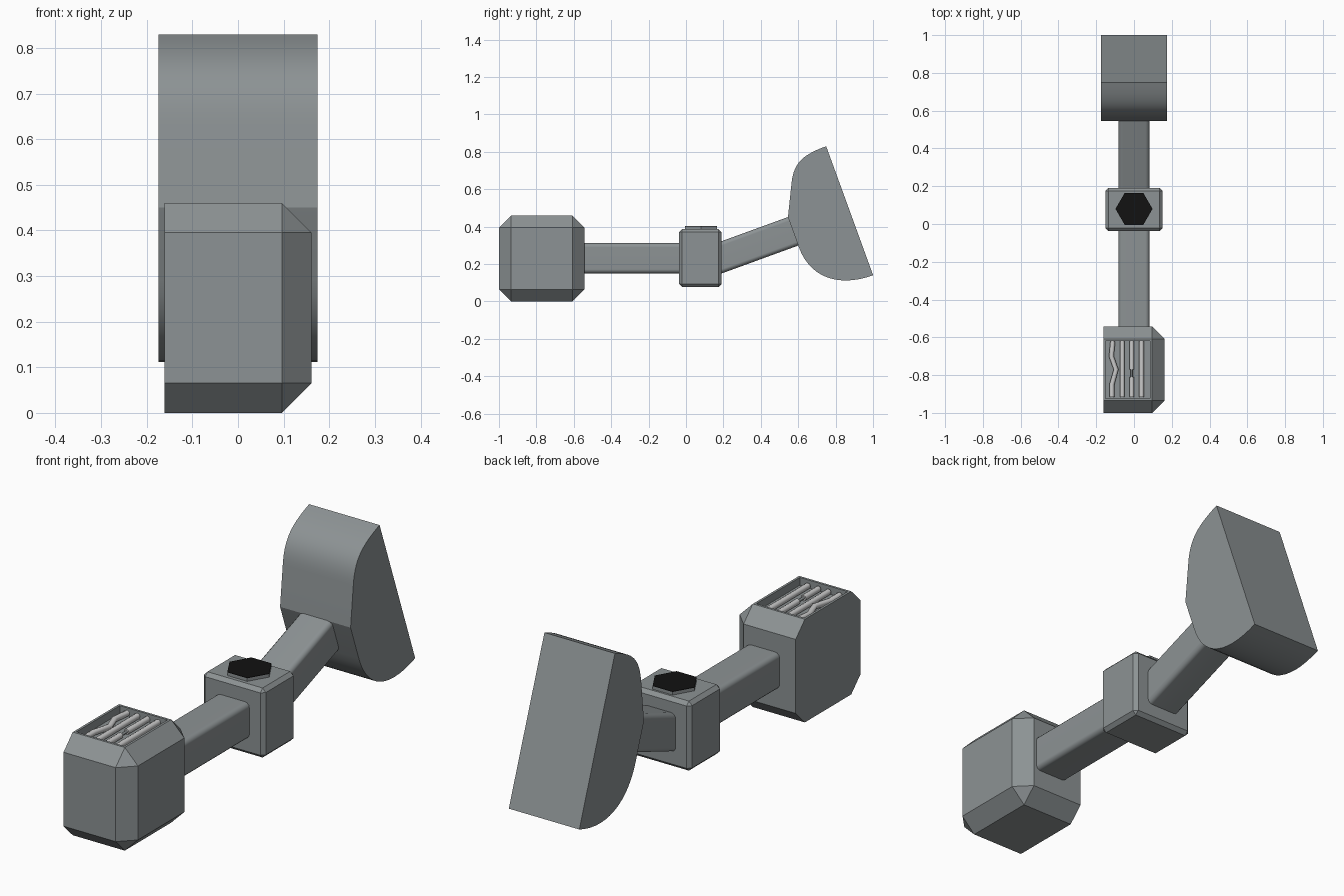
import bpy, bmesh, math
from mathutils import Vector, Matrix

if "Cube" in bpy.data.objects:
    bpy.data.objects.remove(bpy.data.objects["Cube"])

TILT = math.radians(20)


def material(name, rgb):
    m = bpy.data.materials.new(name)
    m.diffuse_color = (*rgb, 1)
    return m


steel = material("dark_steel", (0.155, 0.17, 0.175))
steel.diffuse_color = (0.265, 0.29, 0.297, 1)
black = material("black", (0.006, 0.006, 0.006))
silver = material("silver", (0.6, 0.6, 0.6))


def finish(name, bm, smooth=None, mat=steel):
    bmesh.ops.recalc_face_normals(bm, faces=bm.faces)
    me = bpy.data.meshes.new(name)
    bm.to_mesh(me)
    bm.free()
    ob = bpy.data.objects.new(name, me)
    bpy.context.collection.objects.link(ob)
    me.materials.append(mat)
    if smooth:
        bpy.ops.object.select_all(action='DESELECT')
        bpy.context.view_layer.objects.active = ob
        ob.select_set(True)
        bpy.ops.object.shade_smooth_by_angle(angle=math.radians(smooth))
    return ob


def box_bm(lo, hi):
    lo, hi = Vector(lo), Vector(hi)
    bm = bmesh.new()
    bmesh.ops.create_cube(bm, size=1)
    for v in bm.verts:
        v.co = (lo + hi) / 2 + v.co * (hi - lo)
    return bm


def bevel(bm, edges, offset, segments=1):
    bmesh.ops.bevel(bm, geom=edges, offset=offset, segments=segments,
                    profile=0.5, affect='EDGES')


# Front block: chamfered everywhere except around its flat left face, tray sunk in top
bm = box_bm((-0.161, -1, 0), (0.161, -0.543, 0.46))
bevel(bm, [e for e in bm.edges if any(v.co.x > 0 for v in e.verts)], 0.065)
bm.normal_update()
top = [f for f in bm.faces if f.normal.z > 0.99]
bmesh.ops.inset_region(bm, faces=top, thickness=0.015)
sunk = bmesh.ops.extrude_face_region(bm, geom=top)
bmesh.ops.translate(bm, vec=(0, 0, -0.035),
                    verts=[g for g in sunk["geom"] if isinstance(g, bmesh.types.BMVert)])
bmesh.ops.delete(bm, geom=[f for f in top if f.is_valid], context='FACES_ONLY')
finish("front_block", bm)


# Wires lying in the tray
def wire(name, pts, radius=0.013, mat=silver):
    cu = bpy.data.curves.new(name, 'CURVE')
    cu.dimensions = '3D'
    cu.bevel_depth = radius
    cu.bevel_resolution = 2
    cu.use_fill_caps = True
    sp = cu.splines.new('POLY')
    sp.points.add(len(pts) - 1)
    for p, (x, y) in zip(sp.points, pts):
        p.co = (x, y, 0.438, 1)
    cu.materials.append(mat)
    bpy.context.collection.objects.link(bpy.data.objects.new(name, cu))


wire("bent_wire", [(-0.117, -0.917), (-0.117, -0.85), (-0.095, -0.77),
                   (-0.120, -0.70), (-0.112, -0.62)])
for i, (x, y0, y1) in enumerate([(-0.062, -0.917, -0.62), (-0.012, -0.917, -0.81),
                                 (-0.012, -0.77, -0.62), (0.04, -0.917, -0.62)]):
    wire(f"wire_{i}", [(x, y0), (x, y1)])
wire("wire_core", [(-0.012, -0.82), (-0.012, -0.76)], 0.006, steel)


# Square bars with rounded long edges
def bar(name, y0, y1, matrix):
    bm = box_bm((-0.082, y0, -0.081), (0.082, y1, 0.081))
    bevel(bm, [e for e in bm.edges
               if abs(e.verts[0].co.y - e.verts[1].co.y) > 0.01], 0.022, 3)
    bm.transform(matrix)
    ob = finish(name, bm, 40)
    ob.modifiers.new("flat_sides", 'WEIGHTED_NORMAL').keep_sharp = True


bar("straight_bar", -0.55, 0.0, Matrix.Translation((0, 0, 0.231)))
head_frame = Matrix.Translation((0, 0.875, 0.485)) @ Matrix.Rotation(TILT, 4, 'X')
bar("tilted_bar", -0.76, -0.318, head_frame)

# Hub with hexagonal bolt
bm = box_bm((-0.152, -0.037, 0.077), (0.152, 0.19, 0.387))
bevel(bm, bm.edges[:], 0.016)
finish("hub", bm)


def hexagon(name, z0, z1, mat=steel):
    bm = bmesh.new()
    bmesh.ops.create_cone(bm, cap_ends=True, segments=6, radius1=0.098,
                          radius2=0.098, depth=z1 - z0)
    ang = 0 if any(abs(v.co.y) < 1e-4 for v in bm.verts) else math.pi / 6
    bm.transform(Matrix.Translation((0, 0.08, (z0 + z1) / 2)) @ Matrix.Rotation(ang, 4, 'Z'))
    finish(name, bm, mat=mat)


hexagon("hex_bolt", 0.38, 0.401)
hexagon("hex_bolt_top", 0.401, 0.403, black)


# Domed head: profile of two curves either side of the bar, extruded across x
def arc(pts, n=14):
    a, b, c, d = (Vector(p) for p in pts)
    out = []
    for i in range(n + 1):
        t = i / n
        s = 1 - t
        out.append(s**3 * a + 3 * s * s * t * b + 3 * s * t * t * c + t**3 * d)
    return out


upper = arc([(-0.242, 0.244), (-0.194, 0.343), (-0.135, 0.367), (0, 0.367)])
lower = arc([(-0.322, -0.09), (-0.322, -0.265), (-0.195, -0.367), (0, -0.367)])
outline = [Vector((-0.322, 0.08))] + upper + lower[::-1]
bm = bmesh.new()
rings = [[bm.verts.new((x, p.x, p.y)) for p in outline] for x in (-0.174, 0.174)]
for ring in rings:
    bm.faces.new(ring)
for i in range(len(outline)):
    j = (i + 1) % len(outline)
    bm.faces.new((rings[0][i], rings[0][j], rings[1][j], rings[1][i]))
bm.transform(head_frame)
finish("domed_head", bm, 20)

for m in bpy.data.materials:
    if m.users and not m.is_grease_pencil:
        m.use_nodes = True
        m.node_tree.nodes["Principled BSDF"].inputs["Base Color"].default_value = m.diffuse_color
